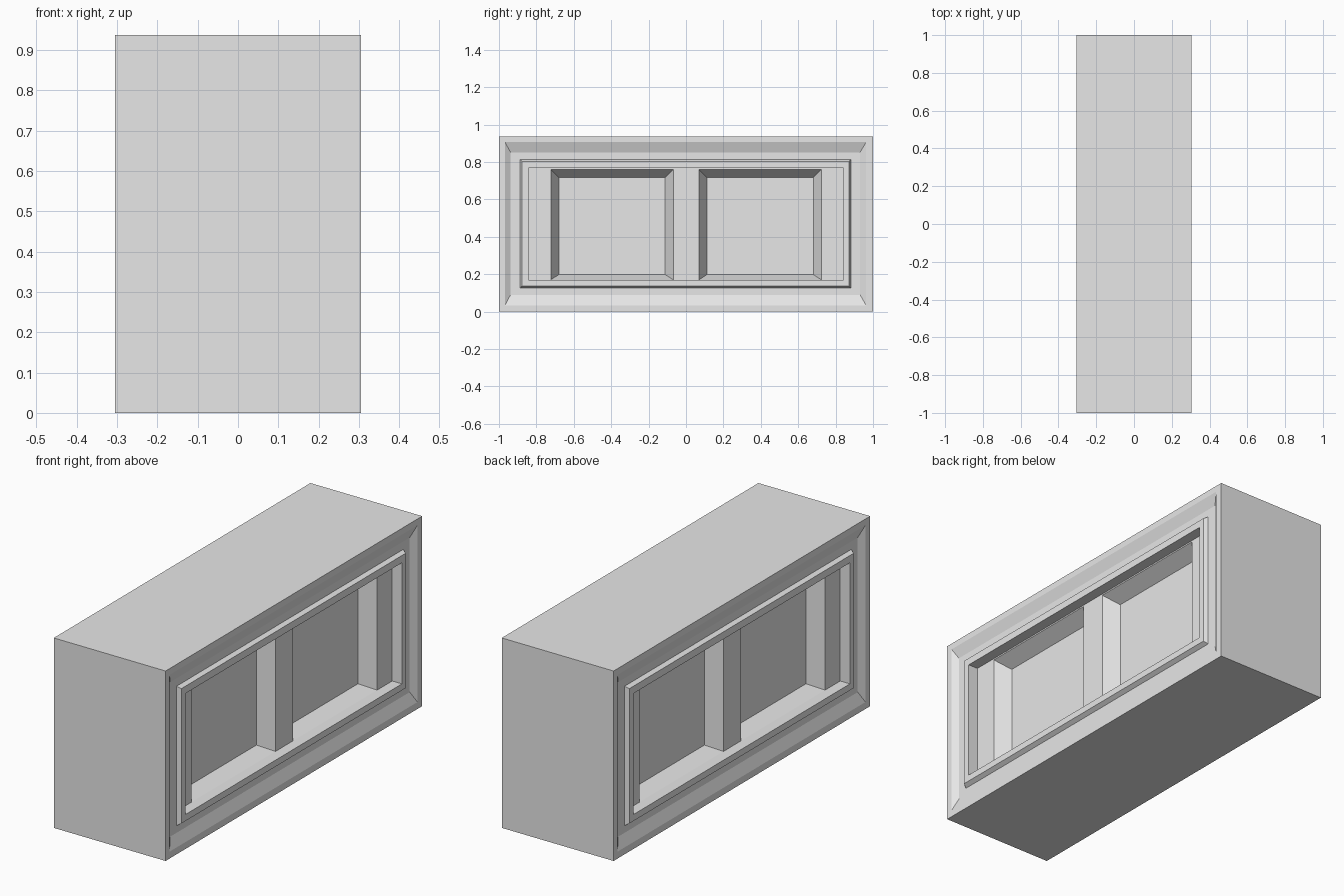
import bpy, bmesh

cube = bpy.data.objects.get("Cube")
if cube:
    bpy.data.objects.remove(cube, do_unlink=True)

grey = bpy.data.materials.new("plain_grey")
grey.use_nodes = True
grey.diffuse_color = (0.8, 0.8, 0.8, 1)
grey.node_tree.nodes["Principled BSDF"].inputs["Base Color"].default_value = (0.8, 0.8, 0.8, 1)

# Depths along x: outer face, recess floor, pillar face, panel floor
FACE, RECESS, PILLAR, PANEL = 0.305, 0.285, 0.252, 0.178
HEIGHT = 0.937


def rect(y0, y1, z0, z1, x):
    """Rectangle in the yz plane, wound to face +x."""
    return [(x, y0, z0), (x, y1, z0), (x, y1, z1), (x, y0, z1)]


def loft(bm, rings, cap=False):
    """Join successive rectangles with quads, optionally filling the last."""
    loops = [[bm.verts.new(p) for p in ring] for ring in rings]
    for a, b in zip(loops, loops[1:]):
        for k in range(4):
            n = (k + 1) % 4
            bm.faces.new((a[k], a[n], b[n], b[k]))
    if cap:
        bm.faces.new(loops[-1])


def finish(bm, name, turned=False):
    """Turn a mesh into an object, spun half a turn for the -x side."""
    if turned:
        for v in bm.verts:
            v.co.x, v.co.y = -v.co.x, -v.co.y
    bmesh.ops.remove_doubles(bm, verts=bm.verts, dist=0.0001)
    mesh = bpy.data.meshes.new(name)
    bm.to_mesh(mesh)
    bm.free()
    mesh.materials.append(grey)
    bpy.context.collection.objects.link(bpy.data.objects.new(name, mesh))


# Outer case: top, bottom and both ends
bm = bmesh.new()
loft(bm, [rect(-1, 1, 0, HEIGHT, -FACE), rect(-1, 1, 0, HEIGHT, FACE)])
finish(bm, "outer_case")

frame_base = rect(-0.887, 0.881, 0.125, 0.813, RECESS)
opening = (-0.843, 0.842, 0.17, 0.767)
columns = [-0.843, -0.723, -0.068, 0.069, 0.724, 0.842]
rows = [0.17, 0.76, 0.767]

for side, turned in (("left", False), ("right", True)):
    # Flat rim with a sloped border down to the recess
    bm = bmesh.new()
    loft(bm, [rect(-1, 1, 0, HEIGHT, FACE),
              rect(-0.968, 0.963, 0.034, 0.906, FACE),
              rect(-0.938, 0.931, 0.09, 0.852, RECESS),
              frame_base])
    finish(bm, side + "_rim", turned)

    # Raised frame around the opening
    bm = bmesh.new()
    loft(bm, [frame_base,
              rect(-0.877, 0.871, 0.138, 0.803, FACE),
              rect(*opening, FACE),
              rect(*opening, PILLAR)])
    finish(bm, side + "_raised_frame", turned)

    # Pillars, with two sunken panels that have tapered walls
    pillars, panels = bmesh.new(), bmesh.new()
    for i, (y0, y1) in enumerate(zip(columns, columns[1:])):
        for j, (z0, z1) in enumerate(zip(rows, rows[1:])):
            cell = rect(y0, y1, z0, z1, PILLAR)
            if j == 0 and i % 2:
                loft(panels, [cell, rect(y0 + 0.043, y1 - 0.043, z0 + 0.028,
                                         z1 - 0.043, PANEL)], cap=True)
            else:
                loft(pillars, [cell], cap=True)
    finish(pillars, side + "_pillars", turned)
    finish(panels, side + "_sunken_panels", turned)
